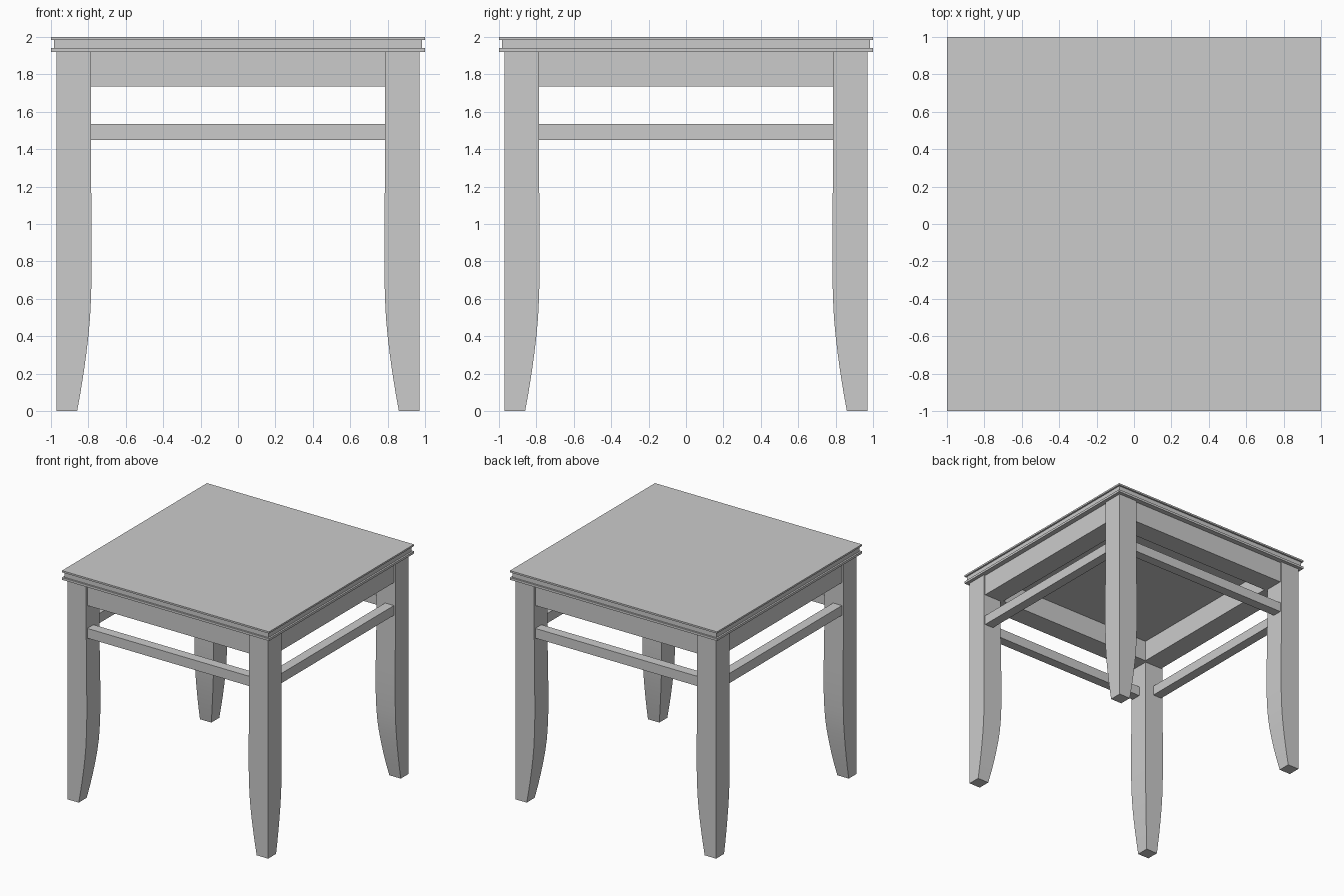
import bpy, bmesh

cube = bpy.data.objects.get("Cube")
if cube:
    bpy.data.objects.remove(cube, do_unlink=True)

GREY = (0.6, 0.6, 0.6, 1.0)
mat = bpy.data.materials.new("plain grey")
mat.use_nodes = True
mat.diffuse_color = GREY
mat.node_tree.nodes["Principled BSDF"].inputs["Base Color"].default_value = GREY


def add_object(name, bm):
    bmesh.ops.recalc_face_normals(bm, faces=bm.faces)
    mesh = bpy.data.meshes.new(name)
    bm.to_mesh(mesh)
    bm.free()
    mesh.materials.append(mat)
    obj = bpy.data.objects.new(name, mesh)
    bpy.context.collection.objects.link(obj)
    return obj


def box(name, lo, hi):
    bm = bmesh.new()
    bmesh.ops.create_cube(bm, size=1)
    for v in bm.verts:
        v.co = [lo[i] + (v.co[i] + 0.5) * (hi[i] - lo[i]) for i in range(3)]
    return add_object(name, bm)


# Table top: two thin lips around a slightly narrower core
for name, half, z0, z1 in (("top_lower_lip", 1.0, 1.92, 1.94),
                           ("top_core", 0.985, 1.94, 1.985),
                           ("top_upper_lip", 1.0, 1.985, 2.0)):
    box(name, (-half, -half, z0), (half, half, z1))

# Legs: square section, straight outer faces, curved inner faces
OUTER = 0.97
PROFILE = [(0, 0.86), (0.1, 0.842), (0.2, 0.826), (0.3, 0.812), (0.4, 0.80),
           (0.5, 0.791), (0.6, 0.786), (0.75, 0.782), (0.95, 0.782),
           (1.2, 0.785), (1.45, 0.787), (1.92, 0.787)]


def leg(name, sx, sy):
    bm = bmesh.new()
    rings = []
    for z, inner in PROFILE:
        corners = ((inner, inner), (OUTER, inner), (OUTER, OUTER), (inner, OUTER))
        rings.append([bm.verts.new((sx * x, sy * y, z)) for x, y in corners])
    for low, high in zip(rings, rings[1:]):
        for i in range(4):
            j = (i + 1) % 4
            face = bm.faces.new((low[i], low[j], high[j], high[i]))
            face.smooth = i in (0, 3)
    bm.faces.new(rings[0])
    bm.faces.new(rings[-1])
    # Only the lower inner corner is softly shaded
    for e in bm.edges:
        a, b = e.verts
        upright = abs(a.co.z - b.co.z) > 0.01
        inside = all(abs(c) < 0.9 for v in e.verts for c in v.co[:2])
        e.smooth = not upright or (inside and max(a.co.z, b.co.z) < 1.46)
        if len({round(v.co.z, 3) for f in e.link_faces for v in f.verts}) == 2:
            e.smooth = False
    return add_object(name, bm)


for depth, sy in (("front", -1), ("back", 1)):
    for side, sx in (("left", 1), ("right", -1)):
        leg(f"{depth}_{side}_leg", sx, sy)

# Aprons and stretcher rails on all four sides
END = 0.79
for part, near, far, z0, z1 in (("apron", 0.77, 0.955, 1.735, 1.92),
                                ("rail", 0.87, 0.955, 1.45, 1.535)):
    for side, s in (("front", -1), ("back", 1)):
        y0, y1 = sorted((s * near, s * far))
        box(f"{side}_{part}", (-END, y0, z0), (END, y1, z1))
    for side, s in (("right", -1), ("left", 1)):
        x0, x1 = sorted((s * near, s * far))
        box(f"{side}_{part}", (x0, -END, z0), (x1, END, z1))
